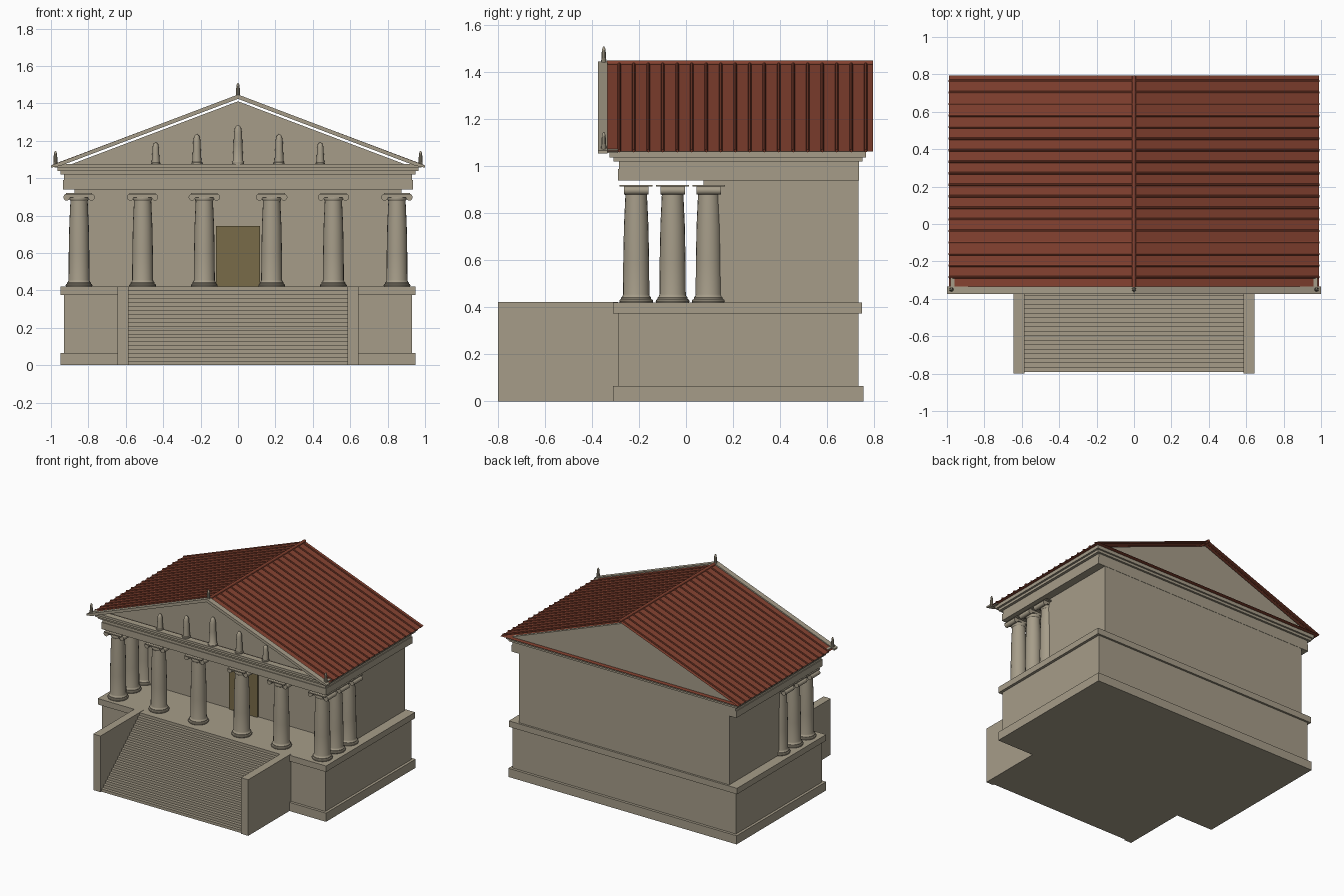
import bpy, bmesh, math
from mathutils import Vector

if "Cube" in bpy.data.objects:
    bpy.data.objects.remove(bpy.data.objects["Cube"])


def material(name, rgb):
    m = bpy.data.materials.new(name)
    m.diffuse_color = (*rgb, 1)
    m.use_nodes = True
    m.node_tree.nodes["Principled BSDF"].inputs["Base Color"].default_value = m.diffuse_color
    return m


STONE = material("stone", (0.38, 0.335, 0.25))
TILE = material("roof_tile", (0.235, 0.055, 0.03))
WOOD = material("door_wood", (0.19, 0.148, 0.065))


def finish(name, bm, mat, smooth=False):
    bmesh.ops.recalc_face_normals(bm, faces=bm.faces)
    me = bpy.data.meshes.new(name)
    bm.to_mesh(me)
    bm.free()
    me.materials.append(mat)
    ob = bpy.data.objects.new(name, me)
    bpy.context.collection.objects.link(ob)
    if smooth:
        bpy.ops.object.select_all(action='DESELECT')
        ob.select_set(True)
        bpy.context.view_layer.objects.active = ob
        bpy.ops.object.shade_smooth_by_angle(angle=math.radians(35))
    return ob


def add_box(bm, x0, x1, y0, y1, z0, z1):
    vs = bmesh.ops.create_cube(bm, size=1)["verts"]
    for v in vs:
        v.co = ((x0 + x1) / 2 + v.co.x * (x1 - x0),
                (y0 + y1) / 2 + v.co.y * (y1 - y0),
                (z0 + z1) / 2 + v.co.z * (z1 - z0))


def box(name, *dims, mat=STONE):
    bm = bmesh.new()
    add_box(bm, *dims)
    return finish(name, bm, mat)


def add_lathe(bm, profile, centre, n=20):
    # rings of (radius, z) around a vertical axis, capped at both ends
    rings = [[bm.verts.new((centre[0] + r * math.cos(2 * math.pi * i / n),
                            centre[1] + r * math.sin(2 * math.pi * i / n), centre[2] + z))
              for i in range(n)] for r, z in profile]
    for a, b in zip(rings, rings[1:]):
        for i in range(n):
            j = (i + 1) % n
            bm.faces.new((a[i], a[j], b[j], b[i]))
    bm.faces.new(rings[0][::-1])
    bm.faces.new(rings[-1])


def add_rod(bm, p, q, r, n=8):
    p, q = Vector(p), Vector(q)
    d = q - p
    vs = bmesh.ops.create_cone(bm, cap_ends=True, segments=n, radius1=r, radius2=r,
                               depth=d.length)["verts"]
    rot = d.to_track_quat('Z', 'Y')
    for v in vs:
        v.co = rot @ v.co + (p + q) / 2


def extrude_y(name, outline, y0, y1, mat=STONE):
    bm = bmesh.new()
    a = [bm.verts.new((x, y0, z)) for x, z in outline]
    b = [bm.verts.new((x, y1, z)) for x, z in outline]
    bm.faces.new(a)
    bm.faces.new(b[::-1])
    for i in range(len(a)):
        j = (i + 1) % len(a)
        bm.faces.new((a[i], a[j], b[j], b[i]))
    return finish(name, bm, mat)


# Podium
box("podium_body", -0.93, 0.93, -0.29, 0.735, 0.005, 0.41)
box("podium_base", -0.95, 0.95, -0.31, 0.755, 0, 0.065)
box("podium_cap", -0.95, 0.95, -0.31, 0.75, 0.375, 0.42)

# Front stairs (full-height blocks, flat underneath) and cheek walls
STEPS, Y0, Y1, TOP = 20, -0.79, -0.31, 0.42
bm = bmesh.new()
for i in range(STEPS):
    y, y2 = (Y0 + (Y1 - Y0) * k / STEPS for k in (i, i + 1))
    add_box(bm, -0.585, 0.585, y, y2, 0, TOP * (i + 1) / STEPS)
finish("stairs", bm, STONE)
for side, x0, x1 in (("left", -0.645, -0.585), ("right", 0.585, 0.645)):
    box(side + "_stair_cheek", x0, x1, -0.8, -0.29, 0, 0.422)

# Inner chamber and door
box("chamber_walls", -0.875, 0.875, 0.075, 0.735, 0.41, 1.03)
box("door", -0.117, 0.117, 0.062, 0.09, 0.42, 0.745, mat=WOOD)

# Columns
SHAFT = [(0.070, 0.0), (0.072, 0.006), (0.070, 0.012), (0.064, 0.016), (0.064, 0.022),
         (0.058, 0.028), (0.056, 0.036), (0.055, 0.18), (0.052, 0.33), (0.046, 0.458),
         (0.050, 0.464), (0.052, 0.472), (0.050, 0.48)]


def column(x, y, name):
    bm = bmesh.new()
    z = 0.42
    add_lathe(bm, SHAFT, (x, y, z))
    add_box(bm, x - 0.068, x + 0.068, y - 0.050, y + 0.050, z + 0.478, z + 0.494)
    add_box(bm, x - 0.070, x + 0.070, y - 0.070, y + 0.070, z + 0.494, z + 0.502)
    for s in (-1, 1):                                                         # scrolls
        add_rod(bm, (x + s * 0.066, y - 0.052, z + 0.478),
                (x + s * 0.066, y + 0.052, z + 0.478), 0.018, 14)
    finish(name, bm, STONE, True)


for i, x in enumerate((-0.85, -0.51, -0.18, 0.18, 0.51, 0.85)):
    column(x, -0.212, f"front_column_{i + 1}")
for side, x in (("left", -0.85), ("right", 0.85)):
    for i, y in enumerate((-0.057, 0.097)):
        column(x, y, f"{side}_column_{i + 1}")

# Entablature: stacked bands, widening to the cornice
for name, hx, y0, y1, z0, z1 in (
        ("architrave", 0.935, -0.290, 0.737, 0.94, 0.99),
        ("frieze", 0.930, -0.285, 0.737, 0.985, 1.025),
        ("bed_moulding", 0.950, -0.308, 0.752, 1.02, 1.04),
        ("cornice", 0.965, -0.325, 0.765, 1.038, 1.063),
        ("front_cornice_lip", 0.980, -0.338, -0.29, 1.058, 1.075)):
    box(name, -hx, hx, y0, y1, z0, z1)

# Gable walls, left slightly below the roof line
GABLE = [(-0.925, 1.062), (0.925, 1.062), (0, 1.411)]
extrude_y("front_gable_wall", GABLE, -0.27, -0.24)
extrude_y("back_gable_wall", GABLE, 0.73, 0.76)

# Raking cornice along the front gable
extrude_y("raking_cornice", [(-1, 1.056), (-0.95, 1.066), (0, 1.424), (0.95, 1.066),
                             (1, 1.056), (1, 1.068), (0, 1.447), (-1, 1.068)], -0.375, -0.335)

# Roof: hollow triangular prism, open at the ends
EAVE, EZ, RIDGE, RY0, RY1 = 0.99, 1.064, 1.437, -0.337, 0.795
bm = bmesh.new()
a, b = [[bm.verts.new((x, y, z)) for x, z in ((-EAVE, EZ), (0, RIDGE), (EAVE, EZ))]
        for y in (RY0, RY1)]
for i in range(3):
    j = (i + 1) % 3
    bm.faces.new((a[i], a[j], b[j], b[i]))
finish("roof", bm, TILE)

# Cover tile ribs and ridge tile
bm = bmesh.new()
RIBS = 18
for i in range(RIBS):
    y = -0.284 + 1.049 * i / (RIBS - 1)
    for s in (-1, 1):
        add_rod(bm, (s * EAVE, y, EZ + 0.002), (0, y, RIDGE + 0.002), 0.0065)
finish("roof_ribs", bm, TILE, True)
bm = bmesh.new()
add_rod(bm, (0, RY0, RIDGE + 0.002), (0, RY1, RIDGE + 0.002), 0.011, 12)
finish("ridge_tile", bm, TILE, True)


# Gable statues: tapered draped bodies with rounded heads
def statue(name, x, y, z, h, r):
    bm = bmesh.new()
    add_lathe(bm, [(r * a, h * t) for a, t in (
        (1, 0), (1, 0.05), (0.85, 0.08), (0.72, 0.5), (0.66, 0.78), (0.55, 0.9),
        (0.35, 0.97), (0.08, 1))], (x, y, z), 12)
    finish(name, bm, STONE, True)


for i, (x, h) in enumerate(((-0.44, 0.115), (-0.22, 0.16), (0, 0.21), (0.22, 0.16), (0.44, 0.115))):
    statue(f"gable_statue_{i + 1}", x, -0.30, 1.075, h, 0.017 + h * 0.075)


# Roof finials at the peak and the eave corners
def finial(name, x, z, h):
    bm = bmesh.new()
    add_lathe(bm, [(0.012, 0), (0.011, h * 0.3), (0.009, h * 0.7), (0.006, h * 0.93), (0.002, h)],
              (x, -0.35, z), 10)
    finish(name, bm, STONE, True)


finial("peak_finial", 0, 1.435, 0.075)
finial("left_finial", -0.976, 1.068, 0.078)
finial("right_finial", 0.976, 1.068, 0.078)
